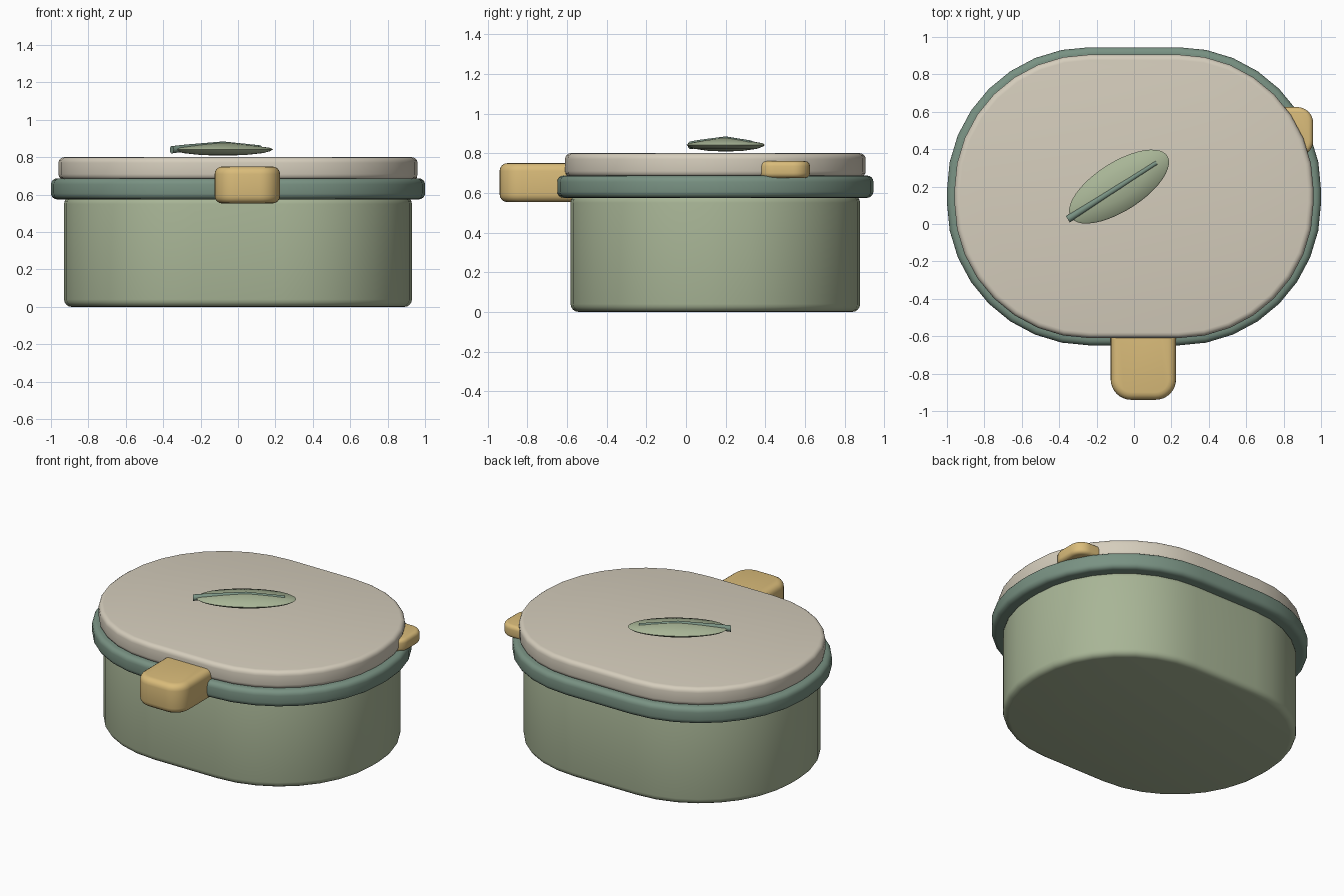
import bpy, bmesh, math
from mathutils import Vector

if "Cube" in bpy.data.objects:
    bpy.data.objects.remove(bpy.data.objects["Cube"])


def material(name, rgb):
    linear = [((c / 255 + 0.055) / 1.055) ** 2.4 for c in rgb] + [1]
    m = bpy.data.materials.new(name)
    m.use_nodes = True
    m.diffuse_color = linear
    m.node_tree.nodes["Principled BSDF"].inputs["Base Color"].default_value = linear
    return m


sage = material("sage green", (168, 181, 150))
teal = material("dark grey green", (121, 146, 131))
cream = material("warm cream", (213, 205, 188))
gold = material("soft gold", (218, 188, 122))


def finish(name, bm, mat, bevel=0, smooth=40):
    bmesh.ops.recalc_face_normals(bm, faces=bm.faces)
    mesh = bpy.data.meshes.new(name)
    bm.to_mesh(mesh)
    bm.free()
    mesh.materials.append(mat)
    obj = bpy.data.objects.new(name, mesh)
    bpy.context.collection.objects.link(obj)
    bpy.ops.object.select_all(action='DESELECT')
    obj.select_set(True)
    bpy.context.view_layer.objects.active = obj
    if bevel:
        mod = obj.modifiers.new("soft_edges", 'BEVEL')
        mod.width = bevel
        mod.segments = 4
        mod.limit_method = 'ANGLE'
        mod.angle_limit = math.radians(40)
        mod.use_clamp_overlap = False
        bpy.ops.object.modifier_apply(modifier=mod.name)
    bpy.ops.object.shade_smooth_by_angle(angle=math.radians(smooth))
    return obj


def rounded_slab(name, x, y, z, radius, bevel, mat, steps=8):
    """Upright prism with a rounded rectangle outline; x, y, z are (low, high)."""
    bm = bmesh.new()
    ring = []
    for corner in range(4):
        right, back = corner in (0, 3), corner in (0, 1)
        cx = x[1] - radius if right else x[0] + radius
        cy = y[1] - radius if back else y[0] + radius
        for i in range(steps + 1):
            a = math.pi / 2 * (corner + i / steps)
            ring.append(bm.verts.new((cx + radius * math.cos(a),
                                      cy + radius * math.sin(a), z[0])))
    base = bm.faces.new(ring)
    top = bmesh.ops.extrude_face_region(bm, geom=[base], use_keep_orig=True)
    verts = [v for v in top["geom"] if isinstance(v, bmesh.types.BMVert)]
    bmesh.ops.translate(bm, verts=verts, vec=(0, 0, z[1] - z[0]))
    return finish(name, bm, mat, bevel)


# Box body, sealing band and lid share one oval outline
MID = 0.148
for name, hx, hy, z, bevel, mat in (
        ("box_body", 0.93, 0.73, (0, 0.59), 0.04, sage),
        ("sealing_band", 1.0, 0.797, (0.575, 0.687), 0.032, teal),
        ("lid", 0.96, 0.758, (0.68, 0.80), 0.03, cream)):
    rounded_slab(name, (-hx, hx), (MID - hy, MID + hy), z, hy - 0.035, bevel, mat)

# Latches
rounded_slab("front_latch", (-0.125, 0.225), (-0.94, -0.45), (0.553, 0.75), 0.11, 0.04, gold)
rounded_slab("side_latch", (0.68, 0.958), (0.36, 0.625), (0.675, 0.76), 0.085, 0.025, gold)

# Leaf: a lathed lens with a low peak, stretched to an ellipse
CENTRE = Vector((-0.08, 0.2, 0))
TURN = math.radians(32.5)
along = Vector((math.cos(TURN), math.sin(TURN), 0))
across = Vector((-along.y, along.x, 0))
bm = bmesh.new()
profile = ((0, 0.808), (0.45, 0.812), (0.8, 0.822), (0.95, 0.833),
           (1, 0.842), (0.95, 0.85), (0.5, 0.866), (0, 0.88))
chain = [bm.verts.new((r, 0, z)) for r, z in profile]
edges = [bm.edges.new(pair) for pair in zip(chain, chain[1:])]
bmesh.ops.spin(bm, geom=chain + edges, cent=(0, 0, 0), axis=(0, 0, 1),
               angle=2 * math.pi, steps=40)
bmesh.ops.remove_doubles(bm, verts=bm.verts, dist=0.0005)
for v in bm.verts:
    v.co = CENTRE + along * v.co.x * 0.306 + across * v.co.y * 0.13 + Vector((0, 0, v.co.z))
finish("leaf", bm, sage)

# Leaf vein: a tapered stem draped over the peak
bm = bmesh.new()
rings = []
for d, z, r in ((-0.325, 0.84, 0.02), (-0.24, 0.849, 0.019), (0, 0.869, 0.016), (0.237, 0.852, 0.012)):
    rings.append([bm.verts.new(CENTRE + along * d + across * r * math.cos(a)
                               + Vector((0, 0, z + r * math.sin(a))))
                  for a in (i * math.pi / 5 for i in range(10))])
for lower, upper in zip(rings, rings[1:]):
    for i in range(10):
        j = (i + 1) % 10
        bm.faces.new((lower[i], lower[j], upper[j], upper[i]))
bm.faces.new(rings[0])
bm.faces.new(rings[-1])
finish("leaf_vein", bm, teal)
